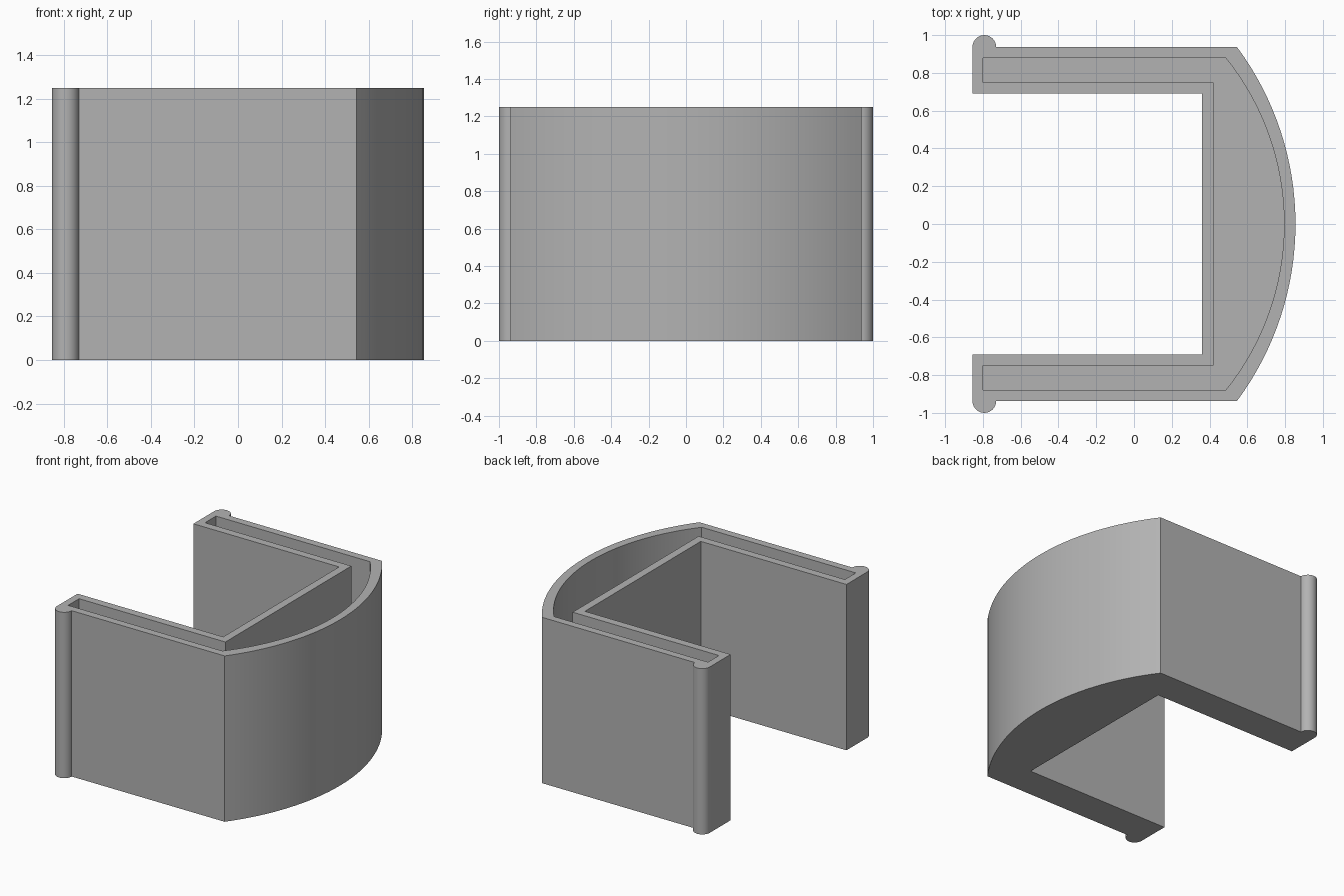
import bpy
import bmesh
from math import sin, cos, pi, asin

HEIGHT = 1.25
WALL = 0.06
BEAD_R = 0.0625

cube = bpy.data.objects.get("Cube")
if cube:
    bpy.data.objects.remove(cube, do_unlink=True)

grey = bpy.data.materials.new("plain_grey")
grey.use_nodes = True
colour = (0.45, 0.45, 0.45, 1)
grey.diffuse_color = colour
grey.node_tree.nodes["Principled BSDF"].inputs["Base Color"].default_value = colour


def bow(corner_x, half, tip_x, steps=32):
    """Arc from (corner_x, -half) through (tip_x, 0) to (corner_x, half)."""
    rise = tip_x - corner_x
    radius = (half * half + rise * rise) / (2 * rise)
    sweep = asin(half / radius)
    angles = [sweep * (2 * i / steps - 1) for i in range(steps + 1)]
    return [(tip_x - radius + radius * cos(a), radius * sin(a)) for a in angles]


def bead(x, y, steps=16):
    """Half-round lip, from its right end over the top to its left end."""
    angles = [pi * i / steps for i in range(steps + 1)]
    return [(x + BEAD_R * cos(a), y + BEAD_R * sin(a)) for a in angles]


def prism(name, outline, bottom, top):
    bm = bmesh.new()
    base = bm.faces.new([bm.verts.new((x, y, bottom)) for x, y in outline])
    raised = bmesh.ops.extrude_face_region(bm, geom=[base], use_keep_orig=True)
    verts = [v for v in raised["geom"] if isinstance(v, bmesh.types.BMVert)]
    bmesh.ops.translate(bm, verts=verts, vec=(0, 0, top - bottom))
    bmesh.ops.recalc_face_normals(bm, faces=bm.faces)
    mesh = bpy.data.meshes.new(name)
    bm.to_mesh(mesh)
    bm.free()
    mesh.materials.append(grey)
    obj = bpy.data.objects.new(name, mesh)
    bpy.context.collection.objects.link(obj)
    return obj


# Outer shell: bowed end, two arms and a rounded lip at each arm tip
lip = bead(-0.855 + BEAD_R, 1 - BEAD_R)
arm = lip + [(-0.855, 0.69), (0.36, 0.69)]
mirrored_arm = [(x, -y) for x, y in reversed(arm)]
shell = prism("bracket_shell",
              bow(0.545, 1 - BEAD_R, 0.855) + arm + mirrored_arm, 0, HEIGHT)

# Hollow, open at the top, leaving a thin floor
inner = [(-0.8, 0.88), (-0.8, 0.75), (0.42, 0.75)]
mirrored_inner = [(x, -y) for x, y in reversed(inner)]
hollow = prism("hollow_cutter",
               bow(0.485, 0.88, 0.795) + inner + mirrored_inner, WALL, HEIGHT + 0.1)
hollow.hide_render = True

cut = shell.modifiers.new("hollow", "BOOLEAN")
cut.operation = "DIFFERENCE"
cut.solver = "EXACT"
cut.object = hollow

# Bake the cut, then smooth the curved walls only
bpy.ops.object.select_all(action="DESELECT")
shell.select_set(True)
bpy.context.view_layer.objects.active = shell
bpy.ops.object.modifier_apply(modifier=cut.name)
bpy.data.objects.remove(hollow, do_unlink=True)
bpy.ops.object.shade_smooth_by_angle(angle=pi / 6)
